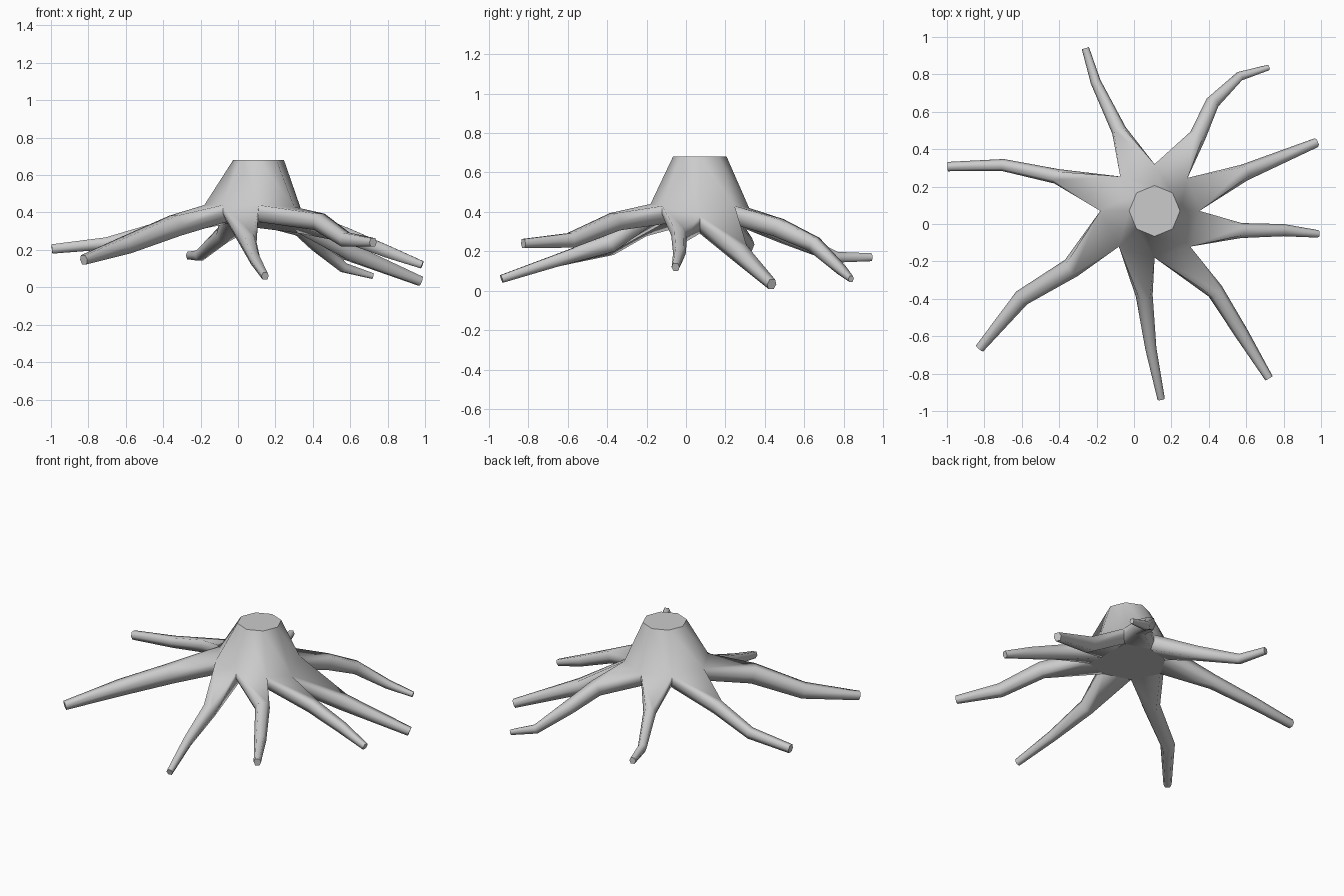
import bpy
import bmesh
import math
from mathutils import Vector

cube = bpy.data.objects.get("Cube")
if cube:
    bpy.data.objects.remove(cube, do_unlink=True)

wood = bpy.data.materials.new("plain_grey")
wood.use_nodes = True
GREY = (0.6, 0.6, 0.6, 1)
wood.diffuse_color = GREY
wood.node_tree.nodes["Principled BSDF"].inputs["Base Color"].default_value = GREY

CENTRE = Vector((0.11, 0.07, 0))
SIDES = 8

# Forks between neighbouring roots, counter-clockwise: radius and height
forks = [(0.24, 0.38), (0.25, 0.43), (0.25, 0.42), (0.26, 0.43),
         (0.29, 0.44), (0.27, 0.44), (0.25, 0.44), (0.27, 0.43)]

# Root centre lines, one after each fork: x, y, z, width
roots = [
    [(0.59, 0.275, 0.19, 0.09), (0.975, 0.435, 0.033, 0.05)],
    [(0.34, 0.47, 0.32, 0.09), (0.42, 0.65, 0.235, 0.075),
     (0.565, 0.79, 0.105, 0.05), (0.72, 0.837, 0.06, 0.03)],
    [(-0.08, 0.5, 0.28, 0.08), (-0.205, 0.76, 0.17, 0.055), (-0.26, 0.94, 0.17, 0.04)],
    [(-0.415, 0.255, 0.31, 0.08), (-0.7, 0.315, 0.235, 0.065), (-0.995, 0.307, 0.205, 0.05)],
    [(-0.335, -0.235, 0.33, 0.11), (-0.6, -0.395, 0.225, 0.09), (-0.825, -0.665, 0.147, 0.05)],
    [(0.055, -0.385, 0.24, 0.09), (0.09, -0.665, 0.15, 0.06), (0.145, -0.935, 0.06, 0.04)],
    [(0.435, -0.36, 0.35, 0.09), (0.575, -0.585, 0.255, 0.075), (0.722, -0.825, 0.24, 0.045)],
    [(0.575, -0.035, 0.28, 0.08), (0.8, -0.033, 0.19, 0.065), (0.985, -0.053, 0.12, 0.04)],
]

bm = bmesh.new()


def around(index, radius, z):
    angle = index * math.tau / SIDES
    return bm.verts.new(CENTRE + Vector((radius * math.cos(angle), radius * math.sin(angle), z)))


def root_section(point, direction, width):
    """Six-sided section square to the root's direction."""
    side = direction.cross(Vector((0, 0, 1))).normalized()
    up = side.cross(direction).normalized()
    outline = [(0.3, 0.5), (-0.3, 0.5), (-0.5, 0), (-0.3, -0.5), (0.3, -0.5), (0.5, 0)]
    return [bm.verts.new(point + (side * a + up * b) * width) for a, b in outline]


# Stump: cut top, flared sides, closed underside
top = [around(i, 0.136, 0.68) for i in range(SIDES)]
columns = [[around(i, r, z), around(i, r, z - 0.045), around(i, r - 0.03, z - 0.09)]
           for i, (r, z) in enumerate(forks)]
caps = [bm.faces.new(top), bm.faces.new([c[2] for c in reversed(columns)])]

for i, path in enumerate(roots):
    j = (i + 1) % SIDES
    right, left = columns[i], columns[j]
    bm.faces.new([top[i], right[0], left[0], top[j]])
    # Root: bridge from the opening between two forks out to the tip
    ring = [right[0], left[0], left[1], left[2], right[2], right[1]]
    start = sum((v.co for v in ring), Vector()) / len(ring)
    points = [start] + [Vector(p[:3]) for p in path]
    for k in range(1, len(points)):
        ahead = (points[min(k + 1, len(points) - 1)] - points[k]).normalized()
        behind = (points[k] - points[k - 1]).normalized()
        section = root_section(points[k], ahead + behind, path[k - 1][3])
        for a in range(6):
            b = (a + 1) % 6
            bm.faces.new([ring[a], section[a], section[b], ring[b]])
        ring = section
    caps.append(bm.faces.new(ring))

# Smooth sides with crisp cut ends and crisp forks
bmesh.ops.recalc_face_normals(bm, faces=bm.faces)
for face in bm.faces:
    face.smooth = True
for cap in caps:
    for edge in cap.edges:
        edge.smooth = False
for column in columns:
    for a, b in zip(column, column[1:]):
        bm.edges.get((a, b)).smooth = False

mesh = bpy.data.meshes.new("stump_with_roots")
bm.to_mesh(mesh)
bm.free()
mesh.materials.append(wood)
stump = bpy.data.objects.new("stump_with_roots", mesh)
bpy.context.collection.objects.link(stump)
